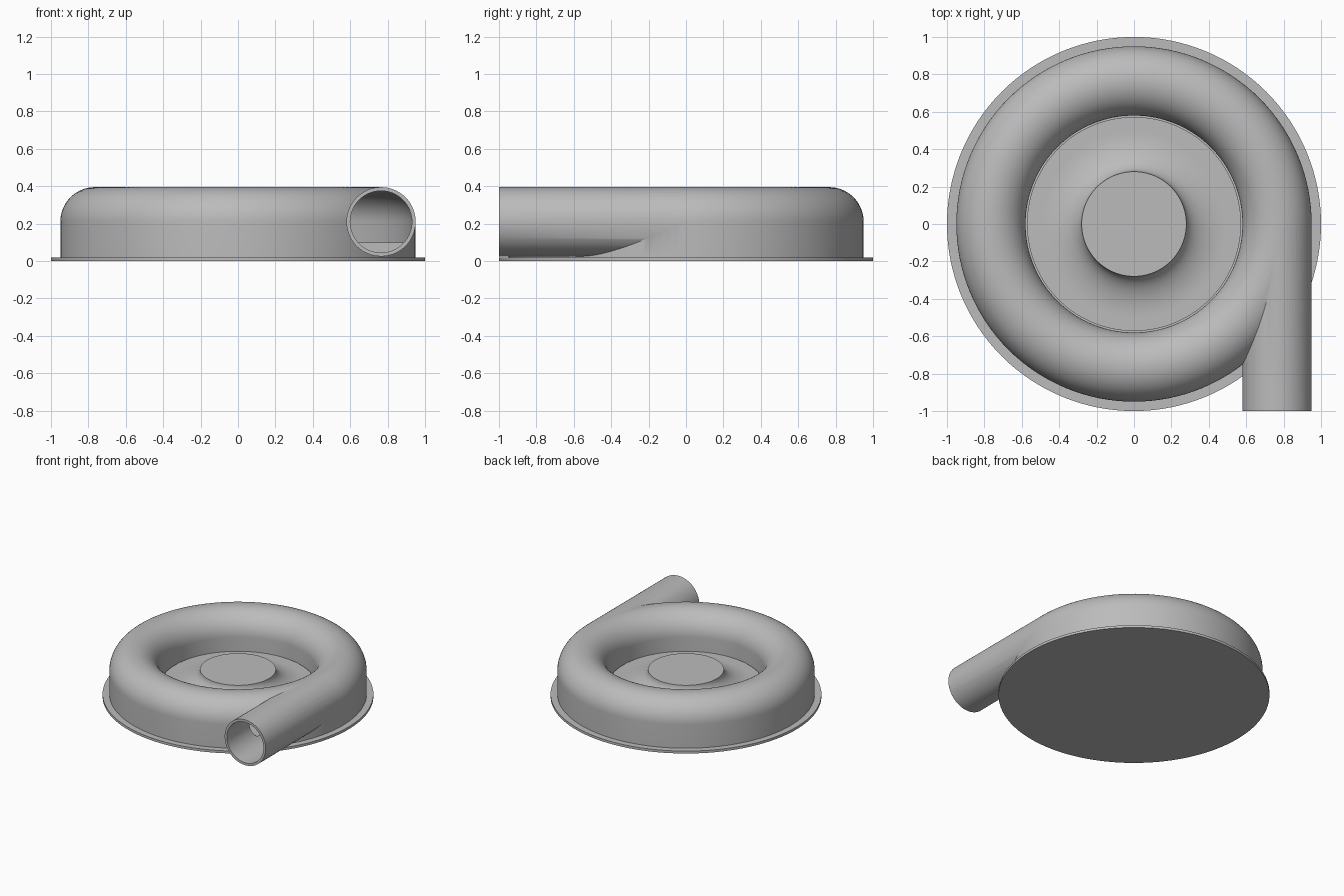
import bpy, bmesh, math
from mathutils import Matrix

cube = bpy.data.objects.get("Cube")
if cube:
    bpy.data.objects.remove(cube, do_unlink=True)

RING, TUBE, AXIS_Z = 0.765, 0.185, 0.21   # scroll centre radius, tube radius, tube height
WALL, FLOOR, BASE = 0.02, 0.10, 0.02
SEGS = 128

grey = bpy.data.materials.new("housing grey")
grey.use_nodes = True
colour = (0.5, 0.5, 0.5, 1)
grey.diffuse_color = colour
grey.node_tree.nodes["Principled BSDF"].inputs["Base Color"].default_value = colour


def add_object(name, bm):
    bmesh.ops.recalc_face_normals(bm, faces=bm.faces)
    mesh = bpy.data.meshes.new(name)
    bm.to_mesh(mesh)
    bm.free()
    mesh.materials.append(grey)
    obj = bpy.data.objects.new(name, mesh)
    bpy.context.collection.objects.link(obj)
    return obj


def revolve(name, profile):
    """Turn a closed (radius, z) profile around the z axis."""
    bm = bmesh.new()
    verts = [bm.verts.new((r, 0, z)) for r, z in profile]
    edges = [bm.edges.new((v, verts[i - 1])) for i, v in enumerate(verts)]
    bmesh.ops.spin(bm, geom=verts + edges, cent=(0, 0, 0), axis=(0, 0, 1),
                   angle=math.tau, steps=SEGS, use_merge=True)
    bmesh.ops.remove_doubles(bm, verts=bm.verts, dist=1e-5)
    # drop the zero-area faces lying on the axis
    flat = [f for f in bm.faces if f.calc_area() < 1e-9]
    bmesh.ops.delete(bm, geom=flat, context="FACES")
    return add_object(name, bm)


def arch(radius, bottom):
    """Half-round top on straight walls that reach down to the given height."""
    n = 32
    arc = [(RING - radius * math.cos(math.pi * i / n),
            AXIS_Z + radius * math.sin(math.pi * i / n)) for i in range(n + 1)]
    return [(RING - radius, bottom)] + arc + [(RING + radius, bottom)]


def pipe(name, radius, y0, y1):
    bm = bmesh.new()
    place = Matrix.Translation((RING, (y0 + y1) / 2, AXIS_Z)) @ Matrix.Rotation(math.pi / 2, 4, "X")
    bmesh.ops.create_cone(bm, cap_ends=True, segments=64, radius1=radius,
                          radius2=radius, depth=y1 - y0, matrix=place)
    return add_object(name, bm)


def combine(target, other, operation):
    mod = target.modifiers.new(operation.lower(), "BOOLEAN")
    mod.operation, mod.solver, mod.object = operation, "EXACT", other
    bpy.context.view_layer.objects.active = target
    bpy.ops.object.modifier_apply(modifier=mod.name)
    bpy.data.objects.remove(other, do_unlink=True)


# Scroll housing with its straight outlet, hollowed out
housing = revolve("scroll_housing", arch(TUBE, BASE))
combine(housing, pipe("outlet_pipe", TUBE, -1, 0), "UNION")
combine(housing, revolve("scroll_cavity", arch(TUBE - WALL, FLOOR)), "DIFFERENCE")
combine(housing, pipe("outlet_bore", TUBE - WALL, -1.1, 0), "DIFFERENCE")

# Base plate
base = revolve("base_plate", [(0, 0), (1, 0), (1, BASE), (0, BASE)])

# Rotor hub flaring down to a flat disc inside the inlet
HUB_R, HUB_Z, FLARE, DISC_R = 0.28, 0.22, 0.22, 0.572
curve = [(HUB_R + FLARE * (1 - math.cos(a)), HUB_Z - (HUB_Z - FLOOR) * math.sin(a))
         for a in (math.pi / 2 * i / 16 for i in range(17))]
hub = revolve("rotor_hub", [(0, BASE), (DISC_R, BASE), (DISC_R, FLOOR)] + curve[::-1] + [(0, HUB_Z)])

# Smooth shading with crisp edges
for obj in (housing, base, hub):
    bpy.ops.object.select_all(action="DESELECT")
    obj.select_set(True)
    bpy.context.view_layer.objects.active = obj
    bpy.ops.object.shade_smooth_by_angle(angle=math.radians(30))
